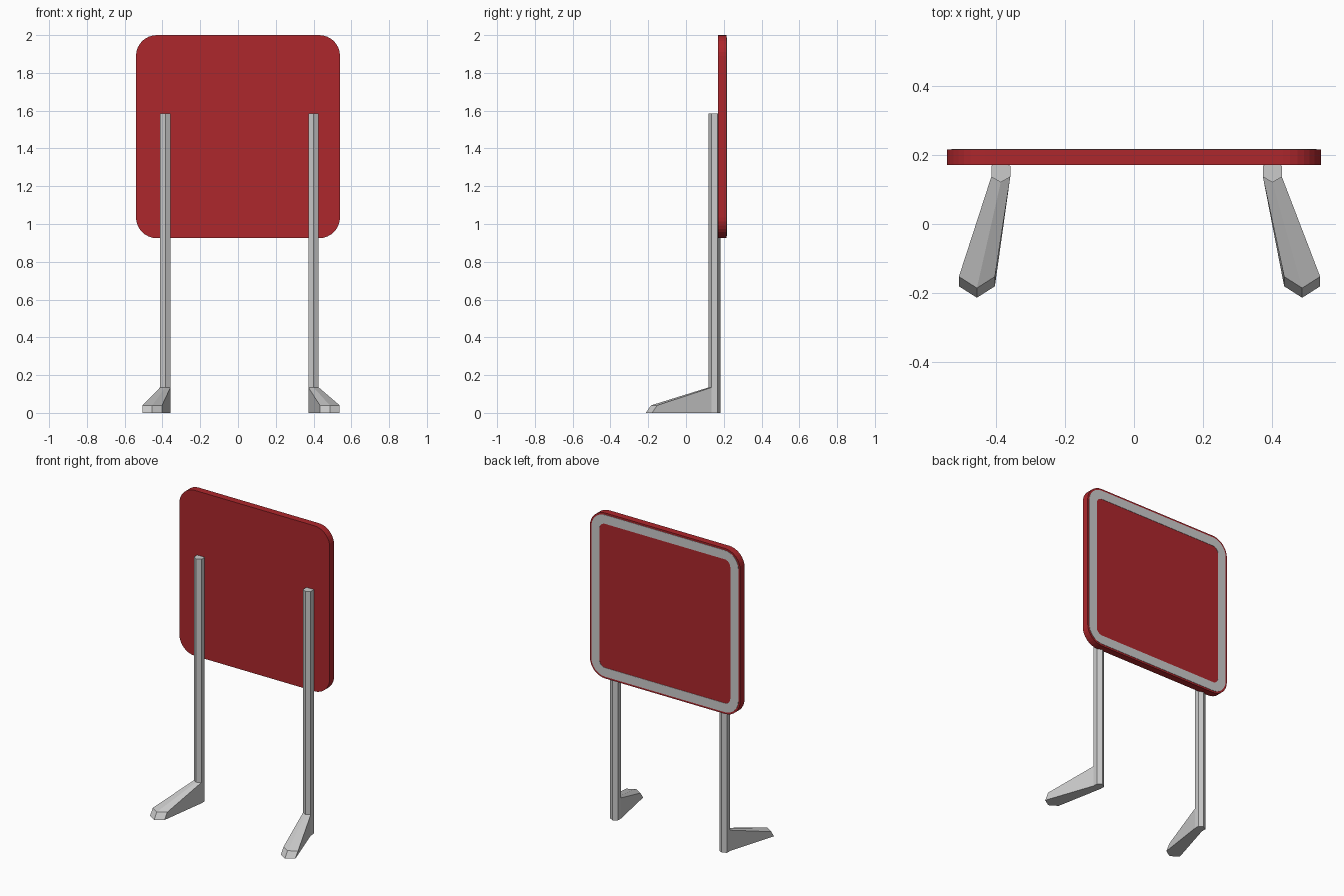
import bpy, bmesh
from math import sin, cos, pi, radians

if "Cube" in bpy.data.objects:
    bpy.data.objects.remove(bpy.data.objects["Cube"])

red = bpy.data.materials.new("red")
red.diffuse_color = (0.42, 0.02, 0.025, 1)
red.use_nodes = True
red.node_tree.nodes["Principled BSDF"].inputs["Base Color"].default_value = red.diffuse_color
Z_MID = 1.4625


def finish(name, bm, mat=None):
    bmesh.ops.recalc_face_normals(bm, faces=bm.faces)
    me = bpy.data.meshes.new(name)
    bm.to_mesh(me)
    bm.free()
    ob = bpy.data.objects.new(name, me)
    bpy.context.collection.objects.link(ob)
    if mat:
        me.materials.append(mat)
    return ob


def rounded_loop(bm, y, inset=0.0, seg=8):
    """Rounded rectangle of vertices in the XZ plane."""
    r, hx, hz = 0.11, 0.54, 0.5375
    out = []
    for q, (sx, sz) in enumerate([(1, 1), (-1, 1), (-1, -1), (1, -1)]):
        for i in range(seg + 1):
            a = (q + i / seg) * pi / 2
            out.append(bm.verts.new((sx * (hx - r) + (r - inset) * cos(a), y,
                                     Z_MID + sz * (hz - r) + (r - inset) * sin(a))))
    return out


def bridge(bm, a, b):
    n = len(a)
    for i in range(n):
        j = (i + 1) % n
        bm.faces.new((a[i], a[j], b[j], b[i]))


# Sign panel
bm = bmesh.new()
front, back = rounded_loop(bm, 0.17), rounded_loop(bm, 0.215)
bridge(bm, front, back)
bm.faces.new(front)
bm.faces.new(back)
panel = finish("sign_panel", bm, red)

# Grey border strip on the back of the panel
bm = bmesh.new()
loops = [rounded_loop(bm, y, i) for y, i in
         [(0.213, 0.012), (0.217, 0.012), (0.217, 0.07), (0.213, 0.07)]]
for k in range(4):
    bridge(bm, loops[k], loops[(k + 1) % 4])
finish("border_strip", bm)


def leg(name, cx, tip_x):
    """Hexagonal post whose two front facets extend into a splayed foot."""
    bm = bmesh.new()
    r, cy = 0.0317, 0.152

    def ring(z):
        return [bm.verts.new((cx + r * cos(radians(30 + 60 * i)),
                              cy + r * sin(radians(30 + 60 * i)), z)) for i in range(6)]

    low, knee, top = ring(0), ring(0.135), ring(1.585)
    bridge(bm, knee, top)
    bm.faces.new(top)
    # back facets beside the foot
    for i in (5, 0, 1, 2):
        j = (i + 1) % 6
        bm.faces.new((low[i], low[j], knee[j], knee[i]))
    # foot tip: left, middle, right, matching hexagon vertices 3, 4, 5
    t_top = [bm.verts.new((tip_x + d, y, 0.04)) for d, y in
             ((-0.052, -0.152), (0, -0.185), (0.052, -0.152))]
    t_low = [bm.verts.new((tip_x + d, y, 0)) for d, y in
             ((-0.052, -0.18), (0, -0.213), (0.052, -0.18))]
    for k in (0, 1):
        bm.faces.new((knee[3 + k], knee[4 + k], t_top[k + 1], t_top[k]))
        bm.faces.new((t_top[k], t_top[k + 1], t_low[k + 1], t_low[k]))
        bm.faces.new((low[3 + k], low[4 + k], t_low[k + 1], t_low[k]))
    for k in (0, 2):
        bm.faces.new((low[3 + k], knee[3 + k], t_top[k], t_low[k]))
    bm.faces.new(low)
    # the lower hexagon shares its front edges with the foot sole
    return finish(name, bm)


leg("left_leg", -0.385, -0.454)
leg("right_leg", 0.40, 0.486)
